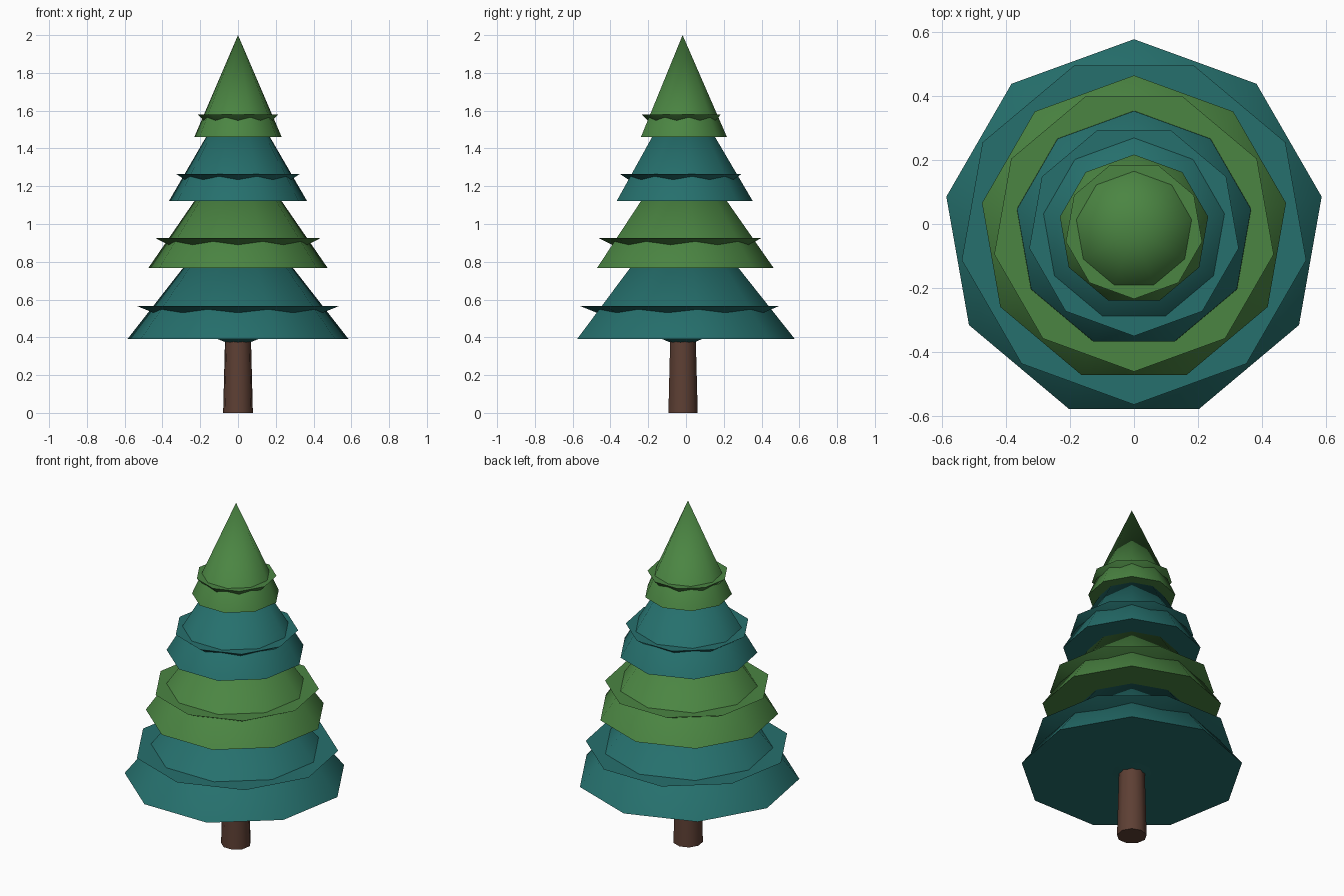
import bpy
import math

if "Cube" in bpy.data.objects:
    bpy.data.objects.remove(bpy.data.objects["Cube"])

CY = -0.018   # tree axis, so the nine-sided base is centred in y
SIDES = 9


def material(name, rgb):
    m = bpy.data.materials.new(name)
    m.diffuse_color = (*rgb, 1.0)
    m.use_nodes = True
    m.node_tree.nodes["Principled BSDF"].inputs["Base Color"].default_value = m.diffuse_color
    return m


def cone(name, r_low, r_high, z_low, z_high, mat, turn):
    """Nine-sided cone between two heights, rotated about z by turn."""
    bpy.ops.mesh.primitive_cone_add(
        vertices=SIDES, radius1=r_low, radius2=r_high, depth=z_high - z_low,
        location=(0, CY, (z_low + z_high) / 2), rotation=(0, 0, turn))
    ob = bpy.context.object
    ob.name = name
    ob.data.materials.append(mat)
    bpy.ops.object.shade_smooth_by_angle(angle=math.radians(45))
    return ob


green = material("leaf green", (0.070, 0.235, 0.055))
teal = material("deep teal", (0.019, 0.162, 0.153))
brown = material("bark brown", (0.110, 0.050, 0.034))

# Trunk, slightly tapered
cone("trunk", 0.080, 0.068, 0.0, 0.46, brown, 0)

# Tiers: base z, base radius, height, ruffle z, ruffle radius, colour
tiers = [
    (0.39, 0.595, 0.75, 0.567, 0.546, teal),
    (0.767, 0.482, 0.69, 0.925, 0.443, green),
    (1.122, 0.371, 0.63, 1.265, 0.332, teal),
    (1.46, 0.235, 0.54, 1.58, 0.216, green),
]
for i, (z, r, h, rz, rr, mat) in enumerate(tiers, 1):
    # Main branch cone, one corner toward the back
    cone(f"branch_tier_{i}", r, 0, z, z + h, mat, 0)
    # Upside-down cone poking through as a ruffle, one corner toward the front
    cone(f"branch_ruffle_{i}", 0, rr, rz - 0.22, rz, mat, math.pi)
